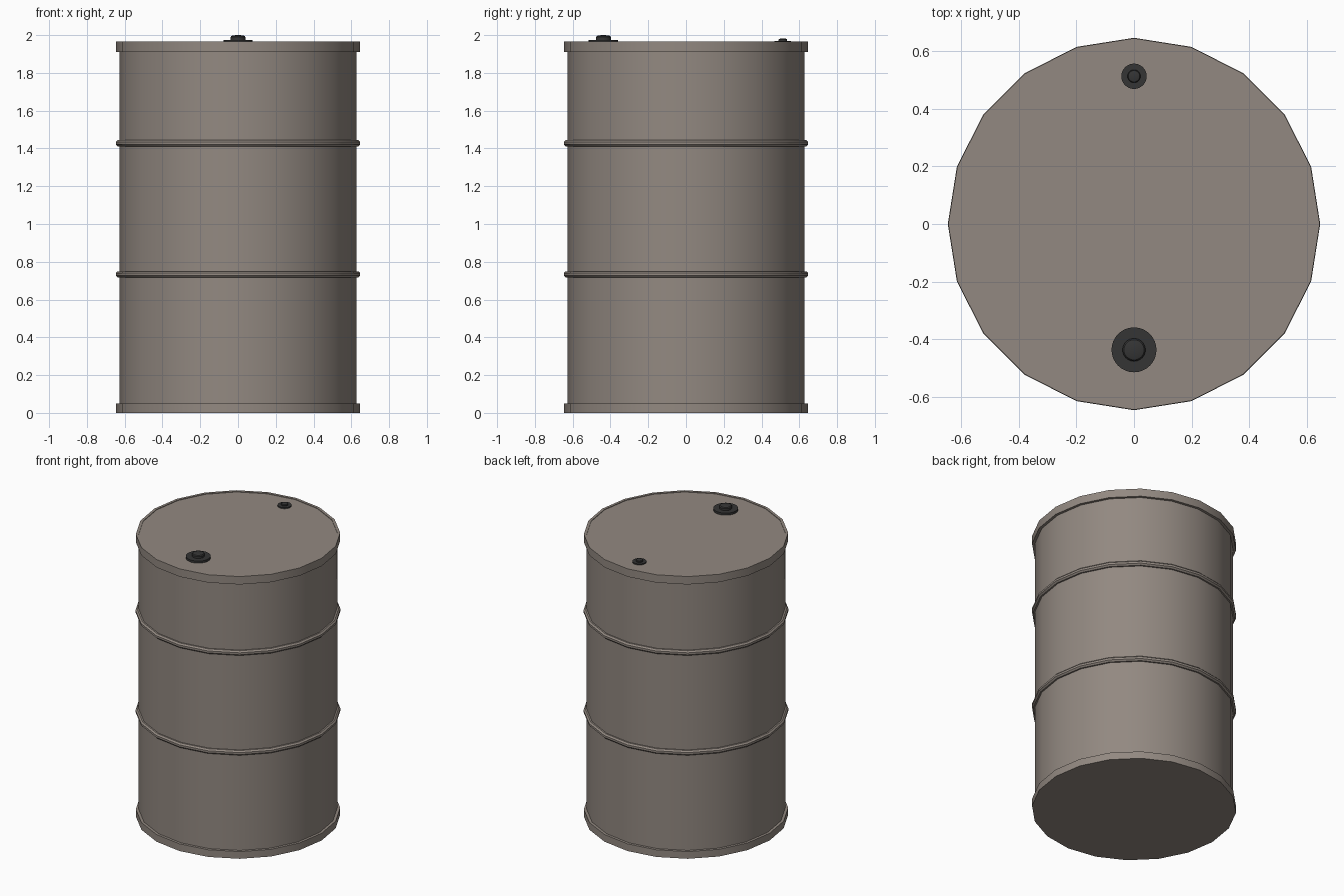
import bpy, bmesh, math

if "Cube" in bpy.data.objects:
    bpy.data.objects.remove(bpy.data.objects["Cube"])


def material(name, rgb):
    m = bpy.data.materials.new(name)
    m.diffuse_color = (*rgb, 1)
    m.use_nodes = True
    m.node_tree.nodes["Principled BSDF"].inputs["Base Color"].default_value = m.diffuse_color
    return m


STEEL = material("grey_brown_steel", (0.29, 0.25, 0.22))
DARK = material("dark_plug", (0.035, 0.035, 0.035))


def lathe(name, profile, sides, mat, loc=(0, 0, 0), closed=False):
    """Spin (radius, z) points around z; a zero radius becomes a pole."""
    bm = bmesh.new()
    rings = []
    for r, z in profile:
        n = sides if r > 0 else 1
        rings.append([bm.verts.new((r * math.cos(2 * math.pi * i / sides),
                                    r * math.sin(2 * math.pi * i / sides), z))
                      for i in range(n)])
    pairs = list(zip(rings, rings[1:]))
    if closed:
        pairs.append((rings[-1], rings[0]))
    for a, b in pairs:
        for i in range(sides):
            j = (i + 1) % sides
            quad = [a[i % len(a)], a[j % len(a)], b[j % len(b)], b[i % len(b)]]
            bm.faces.new(list(dict.fromkeys(quad)))
    bmesh.ops.recalc_face_normals(bm, faces=bm.faces)
    me = bpy.data.meshes.new(name)
    bm.to_mesh(me)
    bm.free()
    me.materials.append(mat)
    ob = bpy.data.objects.new(name, me)
    ob.location = loc
    bpy.context.collection.objects.link(ob)
    bpy.ops.object.select_all(action='DESELECT')
    ob.select_set(True)
    bpy.context.view_layer.objects.active = ob
    bpy.ops.object.shade_smooth_by_angle(angle=math.radians(30))
    return ob


SIDES, R, RIM, TOP = 20, 0.627, 0.645, 1.965

# Drum shell with stepped rims at both ends and a lid just below the rim
lathe("drum_body", [(0, 0), (RIM, 0), (RIM, 0.05), (R, 0.05), (R, TOP - 0.055),
                    (RIM, TOP - 0.055), (RIM, TOP), (R, TOP),
                    (R, TOP - 0.004), (0, TOP - 0.004)], SIDES, STEEL)

# Rolling hoops, rounded bands around the shell
for name, z in (("lower_hoop", 0.733), ("upper_hoop", 1.428)):
    section = [(0.63 + 0.018 * math.cos(k * math.pi / 4 + math.pi / 8),
                z + 0.018 * math.sin(k * math.pi / 4 + math.pi / 8)) for k in range(8)]
    lathe(name, section, SIDES, STEEL, closed=True)

# Filler plug and small vent plug: flange with a domed knob
for name, y, s, h in (("filler_plug", -0.437, 0.078, 0.039), ("vent_plug", 0.513, 0.044, 0.021)):
    lathe(name, [(0, 0), (s, 0), (s, 0.37 * h), (0.51 * s, 0.37 * h), (0.51 * s, 0.72 * h),
                 (0.45 * s, 0.88 * h), (0.3 * s, 0.97 * h), (0, h)],
          32, DARK, (0, y, TOP - 0.004))
